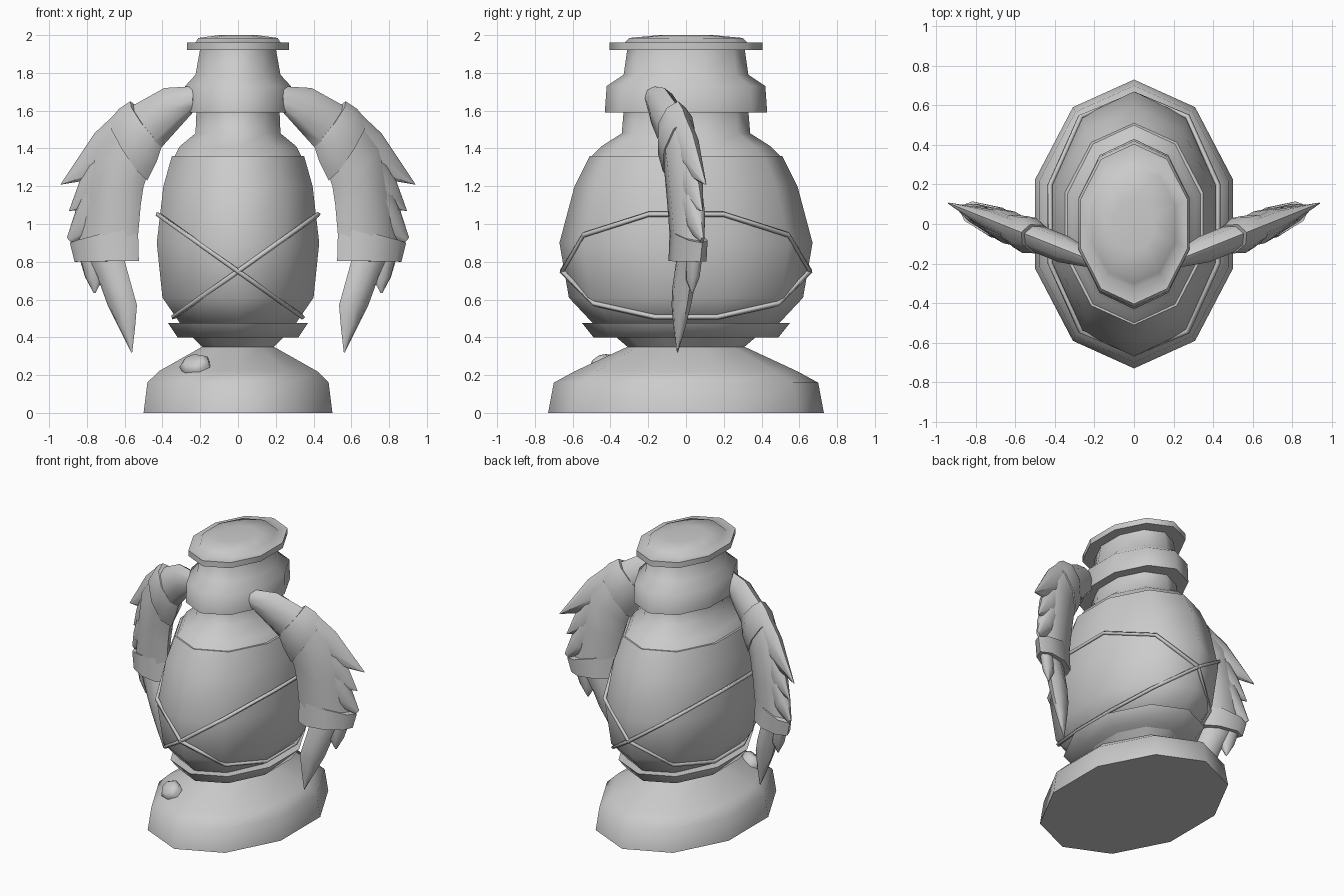
import bpy, bmesh, math
from mathutils import Vector

if "Cube" in bpy.data.objects:
    bpy.data.objects.remove(bpy.data.objects["Cube"], do_unlink=True)

grey = bpy.data.materials.new("plain grey")
grey.use_nodes = True
grey.diffuse_color = (0.6, 0.6, 0.6, 1)
grey.node_tree.nodes["Principled BSDF"].inputs["Base Color"].default_value = (0.6, 0.6, 0.6, 1)

SIDES = 10
SMOOTH = math.radians(62)


def skin(name, rings):
    """Join rings of points into a closed, smooth shaded skin."""
    bm = bmesh.new()
    loops = [[bm.verts.new(p) for p in ring] for ring in rings]
    for a, b in zip(loops, loops[1:]):
        for i in range(len(a)):
            j = (i + 1) % len(a)
            bm.faces.new((a[i], a[j], b[j], b[i]))
    bm.faces.new(loops[0][::-1])
    bm.faces.new(loops[-1])
    bmesh.ops.remove_doubles(bm, verts=bm.verts, dist=0.0005)
    bmesh.ops.recalc_face_normals(bm, faces=bm.faces)
    mesh = bpy.data.meshes.new(name)
    bm.to_mesh(mesh)
    bm.free()
    mesh.materials.append(grey)
    obj = bpy.data.objects.new(name, mesh)
    bpy.context.collection.objects.link(obj)
    bpy.ops.object.select_all(action="DESELECT")
    obj.select_set(True)
    bpy.context.view_layer.objects.active = obj
    bpy.ops.object.shade_smooth_by_angle(angle=SMOOTH)
    return obj


def oval(z, half_x, half_y):
    """Ten sided oval with a corner at the front and the back."""
    rx = half_x / math.cos(math.radians(18))
    angles = [math.pi / 2 + math.tau * i / SIDES for i in range(SIDES)]
    return [Vector((rx * math.cos(a), half_y * math.sin(a), z)) for a in angles]


# Trunk parts: height, half width, half depth
BODY = [(0.45, 0.29, 0.47), (0.61, 0.40, 0.62), (0.9, 0.43, 0.67),
        (1.2, 0.395, 0.59), (1.36, 0.35, 0.51)]
TRUNK = {
    "base": [(0, 0.5, 0.73), (0.16, 0.48, 0.70), (0.22, 0.42, 0.59),
             (0.35, 0.19, 0.31), (0.41, 0.25, 0.38)],
    "waist_ring": [(0.40, 0.32, 0.49), (0.475, 0.37, 0.55), (0.476, 0.3, 0.48)],
    "body": BODY,
    "collar": [(1.34, 0.345, 0.52), (1.41, 0.31, 0.45), (1.48, 0.225, 0.34), (1.6, 0.22, 0.33)],
    "head": [(1.59, 0.28, 0.43), (1.73, 0.28, 0.42), (1.79, 0.225, 0.33), (1.93, 0.2, 0.31)],
    "lid": [(1.92, 0.27, 0.405), (1.96, 0.27, 0.405), (1.961, 0.225, 0.325),
            (1.985, 0.21, 0.3), (2.0, 0.1, 0.14)],
}
for part, profile in TRUNK.items():
    skin(part, [oval(*row) for row in profile])


# Crossed straps: tilted loops resting on the body
def body_size(z):
    for a, b in zip(BODY, BODY[1:]):
        if z <= b[0]:
            t = max(0, (z - a[0]) / (b[0] - a[0]))
            return [a[k] + (b[k] - a[k]) * t for k in (1, 2)]
    return BODY[-1][1:]


for side, tilt in (("left", 0.71), ("right", -0.71)):
    curve = bpy.data.curves.new(side + "_strap", "CURVE")
    curve.dimensions = "3D"
    curve.bevel_depth = 0.014
    curve.bevel_resolution = 0
    curve.materials.append(grey)
    spline = curve.splines.new("POLY")
    spline.points.add(SIDES - 1)
    spline.use_cyclic_u = True
    for i, point in enumerate(spline.points):
        z = 0.75
        for _ in range(12):
            half_x, half_y = body_size(z)
            p = oval(z, half_x + 0.012, half_y + 0.012)[i]
            z = 0.75 + tilt * p.x
        point.co = (p.x, p.y, z, 1)
    bpy.context.collection.objects.link(bpy.data.objects.new(side + "_strap", curve))

# Small lump on the front of the base
centre = Vector((-0.225, -0.44, 0.25))
out = Vector((-0.4, -0.6, 0.8)).normalized()
across = Vector((0.83, -0.55, 0)).normalized()
up = out.cross(across)
skin("base_lump", [[centre + out * h + across * r * math.cos(a) + up * r * 0.8 * math.sin(a)
                    for a in [math.tau * k / 7 for k in range(7)]]
                   for h, r in ((-0.06, 0.08), (0.015, 0.09), (0.04, 0.06))])

# Arms: each row is outer x, z, inner x, z and half thickness
ARM = {
    "upper_arm": [(0.22, 1.73, 0.23, 1.60, 0.04), (0.39, 1.72, 0.32, 1.50, 0.07),
                  (0.57, 1.62, 0.41, 1.40, 0.07)],
    "elbow_cuff": [(0.57, 1.65, 0.40, 1.42, 0.075), (0.63, 1.61, 0.43, 1.33, 0.095),
                   (0.68, 1.55, 0.48, 1.23, 0.085)],
    "forearm": [(0.64, 1.58, 0.45, 1.34, 0.07), (0.76, 1.42, 0.50, 1.20, 0.085),
                (0.81, 1.15, 0.515, 1.1, 0.08), (0.85, 0.87, 0.53, 0.93, 0.07)],
    "upper_feather": [(0.60, 1.63, 0.58, 1.36, 0.06), (0.76, 1.48, 0.69, 1.25, 0.055),
                      (0.94, 1.21, 0.93, 1.21, 0.004)],
    "middle_feather": [(0.74, 1.42, 0.66, 1.2, 0.06), (0.83, 1.25, 0.73, 1.08, 0.05),
                       (0.895, 1.07, 0.885, 1.07, 0.004)],
    "lower_feather": [(0.80, 1.22, 0.7, 1.08, 0.06), (0.86, 1.07, 0.76, 0.95, 0.05),
                      (0.905, 0.93, 0.88, 0.9, 0.01)],
    "wrist_cuff": [(0.89, 0.90, 0.53, 0.99, 0.075), (0.865, 0.80, 0.525, 0.805, 0.08)],
    "hand": [(0.81, 0.83, 0.61, 0.84, 0.05), (0.73, 0.68, 0.56, 0.66, 0.055),
             (0.69, 0.57, 0.535, 0.57, 0.045), (0.64, 0.47, 0.545, 0.45, 0.03),
             (0.565, 0.32, 0.56, 0.32, 0.003)],
    "thumb": [(0.84, 0.82, 0.72, 0.82, 0.04), (0.81, 0.72, 0.72, 0.7, 0.035),
              (0.765, 0.635, 0.755, 0.635, 0.004)],
}


def arm_ring(mirror, x1, z1, x2, z2, thick):
    """Oval cross-section standing on the slanted plane of the arm."""
    a, b = [Vector((x, 0.4 * x - 0.27, z)) for x, z in ((x1, z1), (x2, z2))]
    side = Vector((-0.37, 0.93, 0)) * thick
    ring = []
    for k in range(8):
        t = math.tau * k / 8
        p = (a + b) / 2 + (a - b) / 2 * math.cos(t) + side * math.sin(t)
        ring.append(Vector((p.x * mirror, p.y, p.z)))
    return ring


for side, mirror in (("left", 1), ("right", -1)):
    for part, rows in ARM.items():
        skin(side + "_" + part, [arm_ring(mirror, *row) for row in rows])
